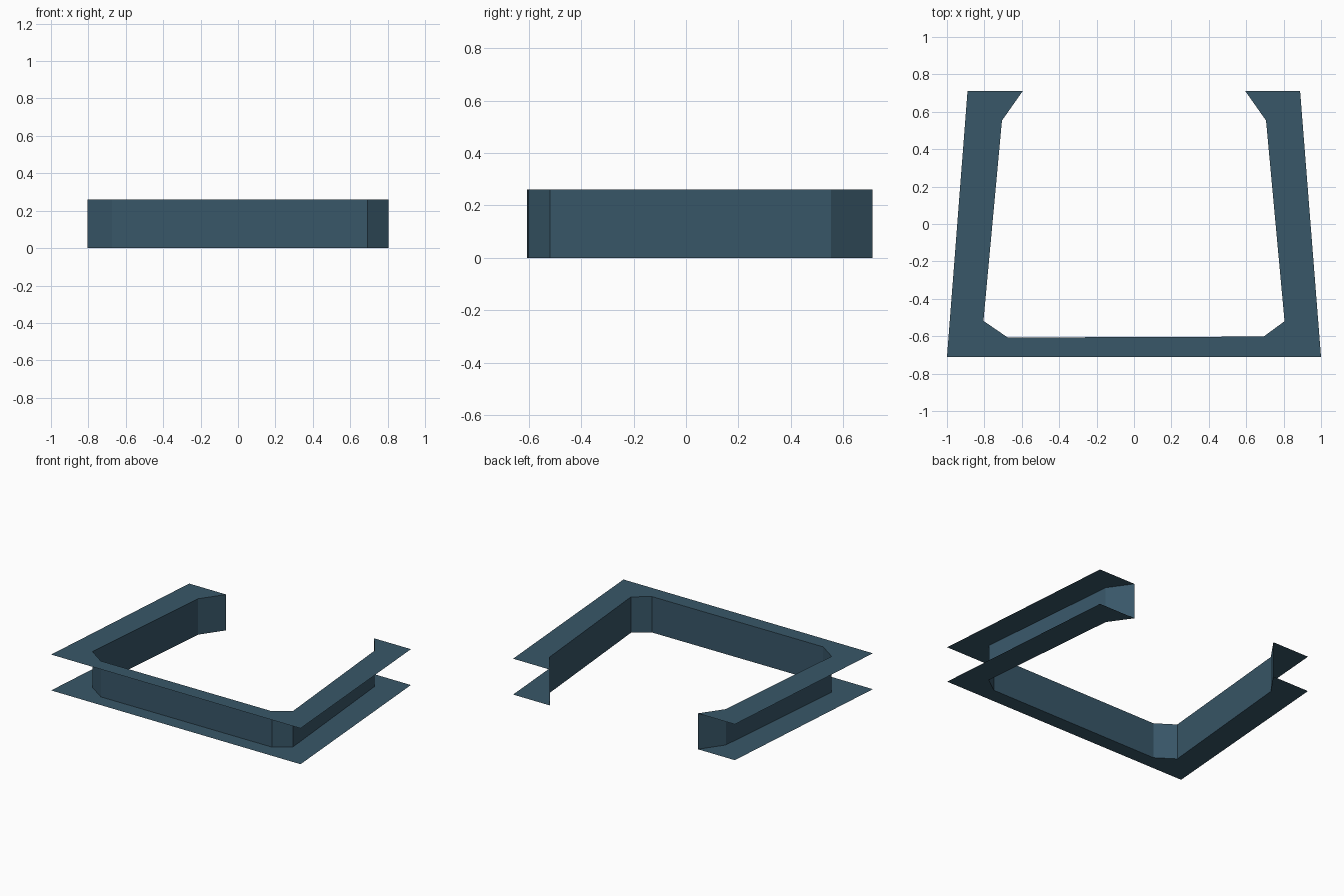
import bpy
import bmesh

if "Cube" in bpy.data.objects:
    bpy.data.objects.remove(bpy.data.objects["Cube"])

HEIGHT = 0.26

slate = bpy.data.materials.new("slate_blue")
slate.diffuse_color = (0.040, 0.095, 0.140, 1)
slate.use_nodes = True
slate.node_tree.nodes["Principled BSDF"].inputs["Base Color"].default_value = slate.diffuse_color

# Outer and inner outlines of the U, both running from left arm tip to right arm tip
outer = [(-0.89, 0.712), (-1.0, -0.712), (1.0, -0.712), (0.888, 0.712)]
inner = [(-0.594, 0.712), (-0.706, 0.553), (-0.805, -0.518), (-0.675, -0.607),
         (0.693, -0.602), (0.805, -0.52), (0.706, 0.553), (0.594, 0.712)]


def make_object(name, build):
    bm = bmesh.new()
    build(bm)
    mesh = bpy.data.meshes.new(name)
    bm.to_mesh(mesh)
    bm.free()
    mesh.materials.append(slate)
    obj = bpy.data.objects.new(name, mesh)
    bpy.context.collection.objects.link(obj)
    return obj


# Flat flange: left arm, front bar and right arm, joined at the mitred corners
def flange(z, up):
    def build(bm):
        o = [bm.verts.new((x, y, z)) for x, y in outer]
        i = [bm.verts.new((x, y, z)) for x, y in inner]
        for face in ([o[0], o[1], i[2], i[1], i[0]],
                     [o[1], o[2], i[5], i[4], i[3], i[2]],
                     [o[2], o[3], i[7], i[6], i[5]]):
            bm.faces.new(face if up else face[::-1])
    return build


# Upright web following the inner outline; the outer side stays open
def web(bm):
    low = [bm.verts.new((x, y, 0)) for x, y in inner]
    top = [bm.verts.new((x, y, HEIGHT)) for x, y in inner]
    for k in range(len(inner) - 1):
        bm.faces.new((low[k], low[k + 1], top[k + 1], top[k]))


make_object("bottom_flange", flange(0, False))
make_object("top_flange", flange(HEIGHT, True))
make_object("inner_web", web)
